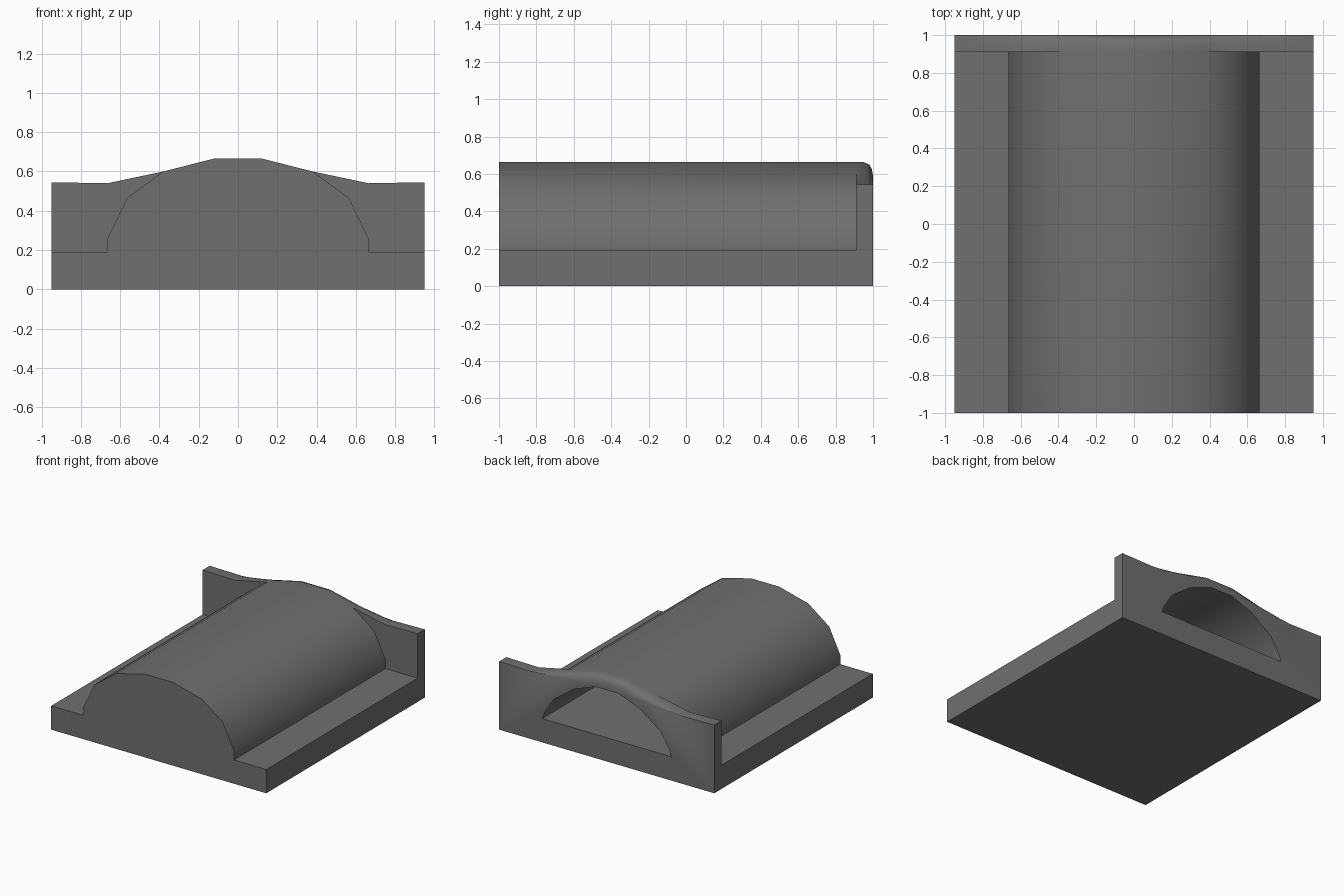
import bpy, bmesh, math

if "Cube" in bpy.data.objects:
    bpy.data.objects.remove(bpy.data.objects["Cube"])

# Half profiles (x, z), mirrored across x = 0
W, SLAB = 0.95, 0.19
VAULT = [(0.665, SLAB), (0.665, 0.26), (0.565, 0.465), (0.38, 0.60), (0.125, 0.665), (0, 0.665)]
TUNNEL = [(0.57, SLAB), (0.55, 0.245), (0.47, 0.37), (0.29, 0.50), (0.10, 0.57), (0, 0.57)]
RIM = [(W, 0.005), (0.665, 0), (0.38, 0.06), (0.125, 0.125), (0, 0.125)]   # x, rise above 0.54
SECTIONS = [(0.91, 1), (0.95, 0.985), (0.98, 0.88), (0.993, 0.70), (1.0, 0.40)]  # y, hump scale
BACK = 0.91

bm = bmesh.new()


def face(pts):
    bm.faces.new([bm.verts.new(p) for p in pts])


def rim(f):
    return [(x, 0.54 + h * (f if x < 0.6 else 1)) for x, h in RIM]


for s in (1, -1):
    def flat(profile, y):
        face([(s * x, y, z) for x, z in profile])

    def strip(profile, y0, y1, profile2=None):
        q = profile2 or profile
        for i in range(len(profile) - 1):
            (ax, az), (bx, bz) = profile[i], profile[i + 1]
            (cx, cz), (dx, dz) = q[i], q[i + 1]
            face([(s * ax, y0, az), (s * bx, y0, bz), (s * dx, y1, dz), (s * cx, y1, cz)])

    # slab underside, ledge and side
    strip([(0, 0), (W, 0)], -1, 1)
    strip([(W, SLAB), (0.665, SLAB)], -1, BACK)
    side = [(-1, 0), (1, 0)] + [(y, 0.545) for y, f in reversed(SECTIONS)] + [(BACK, SLAB), (-1, SLAB)]
    face([(s * W, y, z) for y, z in side])
    # closed front and vault roof
    flat([(0, 0), (W, 0), (W, SLAB)] + VAULT, -1)
    strip(VAULT, -1, BACK)
    # back wall: front wings, rounded rim, rear face around the arch opening
    flat([(W, SLAB), (W, 0.545), (0.665, 0.54)] + VAULT[3::-1], BACK)
    for (y0, f0), (y1, f1) in zip(SECTIONS, SECTIONS[1:]):
        strip(rim(f0), y0, y1, rim(f1))
    flat([(0, 0), (W, 0)] + rim(SECTIONS[-1][1]) + TUNNEL[::-1] + [(0, SLAB)], 1)
    # hollow interior
    strip(TUNNEL, -0.91, 1)
    strip([(0, SLAB), (0.57, SLAB)], -0.91, 1)
    flat([(0, SLAB)] + TUNNEL, -0.91)

bmesh.ops.remove_doubles(bm, verts=bm.verts, dist=0.0005)
bmesh.ops.recalc_face_normals(bm, faces=bm.faces)
mesh = bpy.data.meshes.new("vaulted_tunnel")
bm.to_mesh(mesh)
bm.free()

mat = bpy.data.materials.new("dark_grey")
mat.diffuse_color = (0.16, 0.16, 0.16, 1)
mat.use_nodes = True
mat.node_tree.nodes["Principled BSDF"].inputs["Base Color"].default_value = mat.diffuse_color
mesh.materials.append(mat)
ob = bpy.data.objects.new("vaulted_tunnel", mesh)
bpy.context.collection.objects.link(ob)
bpy.context.view_layer.objects.active = ob
ob.select_set(True)
bpy.ops.object.shade_smooth_by_angle(angle=math.radians(40))
